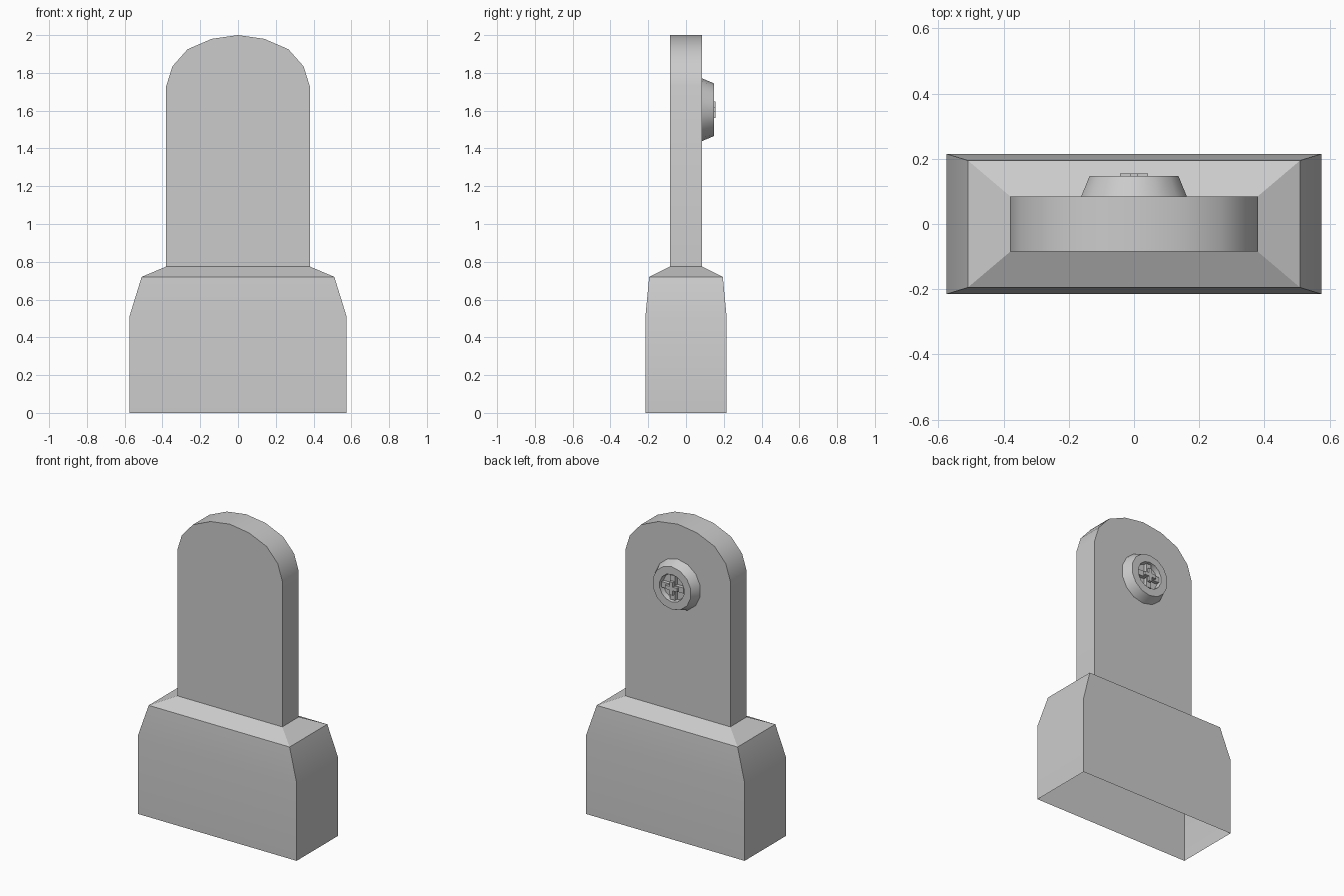
import bpy
import bmesh
from math import cos, sin, pi, radians

if "Cube" in bpy.data.objects:
    bpy.data.objects.remove(bpy.data.objects["Cube"], do_unlink=True)

grey = bpy.data.materials.new("light grey")
grey.use_nodes = True
colour = (0.6, 0.6, 0.6, 1)
grey.diffuse_color = colour
grey.node_tree.nodes["Principled BSDF"].inputs["Base Color"].default_value = colour


def finish(name, bm, angle=30):
    mesh = bpy.data.meshes.new(name)
    bmesh.ops.recalc_face_normals(bm, faces=bm.faces)
    bm.to_mesh(mesh)
    bm.free()
    obj = bpy.data.objects.new(name, mesh)
    bpy.context.collection.objects.link(obj)
    mesh.materials.append(grey)
    bpy.ops.object.select_all(action="DESELECT")
    obj.select_set(True)
    bpy.context.view_layer.objects.active = obj
    bpy.ops.object.shade_smooth_by_angle(angle=radians(angle))


def loft(bm, loops, cap_start=False, cap_end=False):
    """Skin closed loops of points, optionally closing the ends."""
    rings = [[bm.verts.new(p) for p in loop] for loop in loops]
    for a, b in zip(rings, rings[1:]):
        for i in range(len(a)):
            j = (i + 1) % len(a)
            bm.faces.new((a[i], a[j], b[j], b[i]))
    if cap_start:
        bm.faces.new(rings[0][::-1])
    if cap_end:
        bm.faces.new(rings[-1])


def rectangle(x, y, z):
    return [(-x, -y, z), (x, -y, z), (x, y, z), (-x, y, z)]


def circle(radius, y, sides=14):
    steps = [2 * pi * i / sides for i in range(sides)]
    return [(radius * sin(a), y, BOSS_Z + radius * cos(a)) for a in steps]


BOSS_Z = 1.605
HALF = 0.085

# Hollow base, open underneath, with tapered shoulders
bm = bmesh.new()
loft(bm, [rectangle(0.575, 0.215, 0), rectangle(0.575, 0.215, 0.51),
          rectangle(0.51, 0.195, 0.72), rectangle(0.38, HALF, 0.775)])
finish("base_shell", bm)

# Upright plate with an arched top
right_edge = [(0.38, 0.775), (0.38, 1.73), (0.347, 1.835), (0.267, 1.925), (0.14, 1.98)]
outline = right_edge + [(0, 2)] + [(-x, z) for x, z in reversed(right_edge)]
bm = bmesh.new()
loft(bm, [[(x, y, z) for x, z in outline] for y in (-HALF, HALF)], True, True)
bmesh.ops.delete(bm, geom=[f for f in bm.faces if f.calc_center_median().z < 0.78],
                 context="FACES_ONLY")
finish("upright_plate", bm)

# Tapered round boss with a recessed middle
bm = bmesh.new()
loft(bm, [circle(0.166, HALF), circle(0.14, 0.147), circle(0.09, 0.147),
          circle(0.085, 0.115)], cap_end=True)
finish("round_boss", bm)


def cross(name, reach, width, back, front):
    corners = [(width, width), (width, reach), (-width, reach)]
    points = []
    for turn in range(4):
        c, s = round(cos(turn * pi / 2)), round(sin(turn * pi / 2))
        points += [(x * c - z * s, x * s + z * c) for x, z in corners]
    shape = bmesh.new()
    loft(shape, [[(x, y, BOSS_Z + z) for x, z in points] for y in (back, front)],
         cap_end=True)
    finish(name, shape)


# Cross-shaped fastener inside the recess
cross("fastener_arms", 0.08, 0.018, 0.115, 0.138)
cross("fastener_ridge", 0.043, 0.012, 0.138, 0.155)
